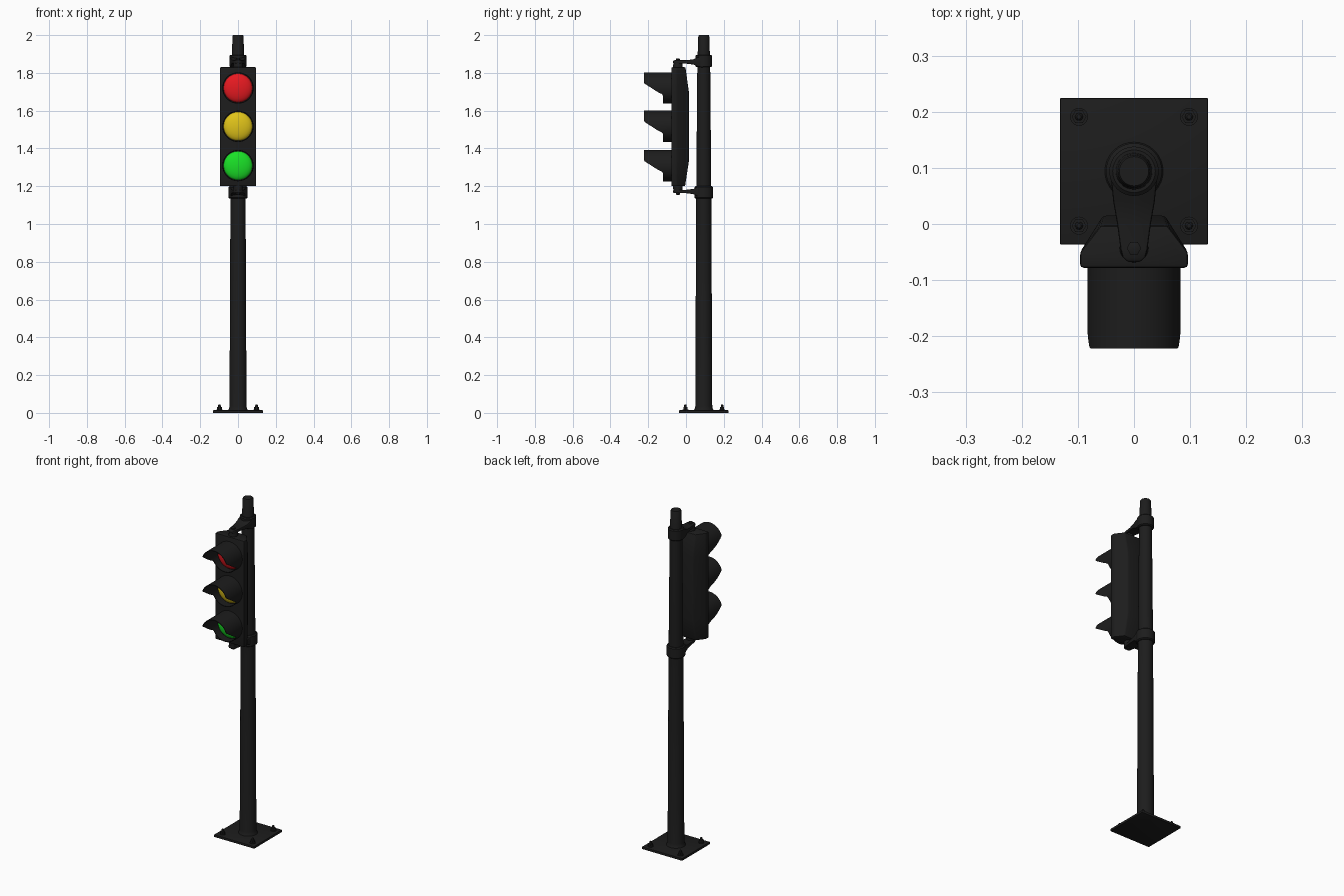
import bpy, bmesh, math
from mathutils import Matrix

if "Cube" in bpy.data.objects:
    bpy.data.objects.remove(bpy.data.objects["Cube"])

POLE_Y = 0.094


def material(name, rgb):
    m = bpy.data.materials.new(name)
    m.diffuse_color = (*rgb, 1)
    m.use_nodes = True
    m.node_tree.nodes["Principled BSDF"].inputs["Base Color"].default_value = m.diffuse_color
    return m


BLACK = material("black_paint", (0.012, 0.012, 0.012))


def finish(name, bm, mat=BLACK, bevel=0, segs=2):
    bmesh.ops.recalc_face_normals(bm, faces=bm.faces)
    me = bpy.data.meshes.new(name)
    bm.to_mesh(me)
    bm.free()
    ob = bpy.data.objects.new(name, me)
    bpy.context.collection.objects.link(ob)
    me.materials.append(mat)
    bpy.ops.object.select_all(action='DESELECT')
    ob.select_set(True)
    bpy.context.view_layer.objects.active = ob
    if bevel:
        mod = ob.modifiers.new("bevel", 'BEVEL')
        mod.width, mod.segments, mod.limit_method = bevel, segs, 'ANGLE'
        bpy.ops.object.modifier_apply(modifier=mod.name)
    bpy.ops.object.shade_smooth_by_angle(angle=math.radians(35))
    return ob


def loft(bm, rings, caps=True):
    loops = [[bm.verts.new(p) for p in ring] for ring in rings]
    n = len(loops[0])
    for a, b in zip(loops, loops[1:]):
        for i in range(n):
            j = (i + 1) % n
            bm.faces.new((a[i], a[j], b[j], b[i]))
    if caps:
        bm.faces.new(loops[0])
        bm.faces.new(loops[-1])


def lathe(name, x, y, profile, sides=32, mat=BLACK):
    """Vertical turned part from (radius, z) pairs."""
    bm = bmesh.new()
    ang = [2 * math.pi * i / sides for i in range(sides)]
    loft(bm, [[(x + r * math.cos(a), y + r * math.sin(a), z) for a in ang]
              for r, z in profile])
    return finish(name, bm, mat)


# Base plate
bm = bmesh.new()
bmesh.ops.create_cube(bm, size=1, matrix=Matrix.Translation((0, POLE_Y, 0.007))
                      @ Matrix.Diagonal((0.264, 0.261, 0.014, 1)))
finish("base_plate", bm, bevel=0.002)

# Anchor bolts: washer, hex nut, stud
for sx in (-1, 1):
    for sy in (-1, 1):
        x, y = sx * 0.098, POLE_Y + sy * 0.097
        lathe("bolt_washer", x, y, [(0.016, 0.012), (0.016, 0.018)], 20)
        lathe("bolt_nut", x, y, [(0.013, 0.017), (0.013, 0.03)], 6)
        lathe("bolt_stud", x, y, [(0.007, 0.028), (0.007, 0.040), (0.004, 0.044)], 14)

# Tapered pole with a weld fillet at the foot
lathe("pole", 0, POLE_Y, [(0.053, 0.012), (0.048, 0.022), (0.045, 0.035),
                          (0.040, 1.15), (0.034, 1.85), (0.029, 1.995), (0.026, 2.0)])

# Signal housing: tapered-back box lofted upward
bm = bmesh.new()
loft(bm, [[(-0.096, -0.078, z), (0.096, -0.078, z), (0.096, -0.05, z),
           (w, yb, z), (-w, yb, z), (-0.096, -0.05, z)]
          for z, w, yb in [(1.2, 0.06, -0.005), (1.33, 0.055, 0.015),
                           (1.70, 0.055, 0.015), (1.83, 0.06, -0.003)]])
finish("signal_housing", bm, bevel=0.006)

# Brackets: clamp on the pole, arm to the housing, pivot boss and bolt
for name, z0, s, r in (("upper", 1.83, 1, 0.044), ("lower", 1.20, -1, 0.050)):
    zc = z0 + s * 0.033
    lathe(name + "_clamp", 0, POLE_Y, [(r - 0.006, zc - 0.033), (r, zc - 0.028),
                                       (r, zc + 0.028), (r - 0.006, zc + 0.033)])
    bm = bmesh.new()
    rings = []
    for y, w, h in [(-0.068, 0.010, 0.007), (-0.060, 0.020, 0.009), (-0.045, 0.024, 0.009),
                    (0.0, 0.030, 0.009), (0.04, 0.037, 0.014), (0.06, 0.039, 0.024),
                    (0.09, 0.042, 0.030)]:
        zm = z0 + s * 0.028
        rings.append([(-w, y, zm - h), (w, y, zm - h), (w, y, zm + h), (-w, y, zm + h)])
    loft(bm, rings)
    finish(name + "_arm", bm, bevel=0.004)
    lathe(name + "_boss", 0, -0.043, [(0.026, z0 - s * 0.005), (0.024, z0 + s * 0.022)], 24)
    lathe(name + "_boss_bolt", 0, -0.043, [(0.013, z0 + s * 0.03), (0.013, z0 + s * 0.044),
                                           (0.007, z0 + s * 0.046)], 6)

# Lower edge of the visor: (height above lens centre, front y)
CUT = [(-0.10, -0.122), (-0.034, -0.123), (-0.024, -0.145), (-0.012, -0.165),
       (0.008, -0.195), (0.026, -0.222), (0.10, -0.222)]


def visor_front(h):
    for (h0, y0), (h1, y1) in zip(CUT, CUT[1:]):
        if h <= h1:
            return y0 + (y1 - y0) * (h - h0) / (h1 - h0)
    return CUT[-1][1]


# Lights: domed lens plus cut-away tubular visor
LIGHTS = [("red", 1.72, (0.8, 0.01, 0.015)), ("yellow", 1.517, (0.75, 0.55, 0.01)),
          ("green", 1.309, (0.01, 0.75, 0.02))]
N = 64
for name, zc, rgb in LIGHTS:
    dirs = [(math.cos(2 * math.pi * i / N), math.sin(2 * math.pi * i / N)) for i in range(N)]
    bm = bmesh.new()
    rings = []
    for k in range(7):
        t = math.radians(86) * k / 6
        r, y = 0.077 * math.cos(t), -0.076 - 0.028 * math.sin(t)
        rings.append([(r * c, y, zc + r * d) for c, d in dirs])
    loft(bm, rings)
    finish(name + "_lens", bm, material(name + "_glass", rgb))

    bm = bmesh.new()
    ro, ri = 0.083, 0.079
    outer_back = [(ro * c, -0.076, zc + ro * d) for c, d in dirs]
    outer_front = [(ro * c, visor_front(ro * d), zc + ro * d) for c, d in dirs]
    inner_front = [(ri * c, visor_front(ro * d), zc + ri * d) for c, d in dirs]
    inner_back = [(ri * c, -0.076, zc + ri * d) for c, d in dirs]
    loft(bm, [outer_back, outer_front, inner_front, inner_back, outer_back], caps=False)
    bmesh.ops.remove_doubles(bm, verts=bm.verts, dist=1e-5)
    finish(name + "_visor", bm)
